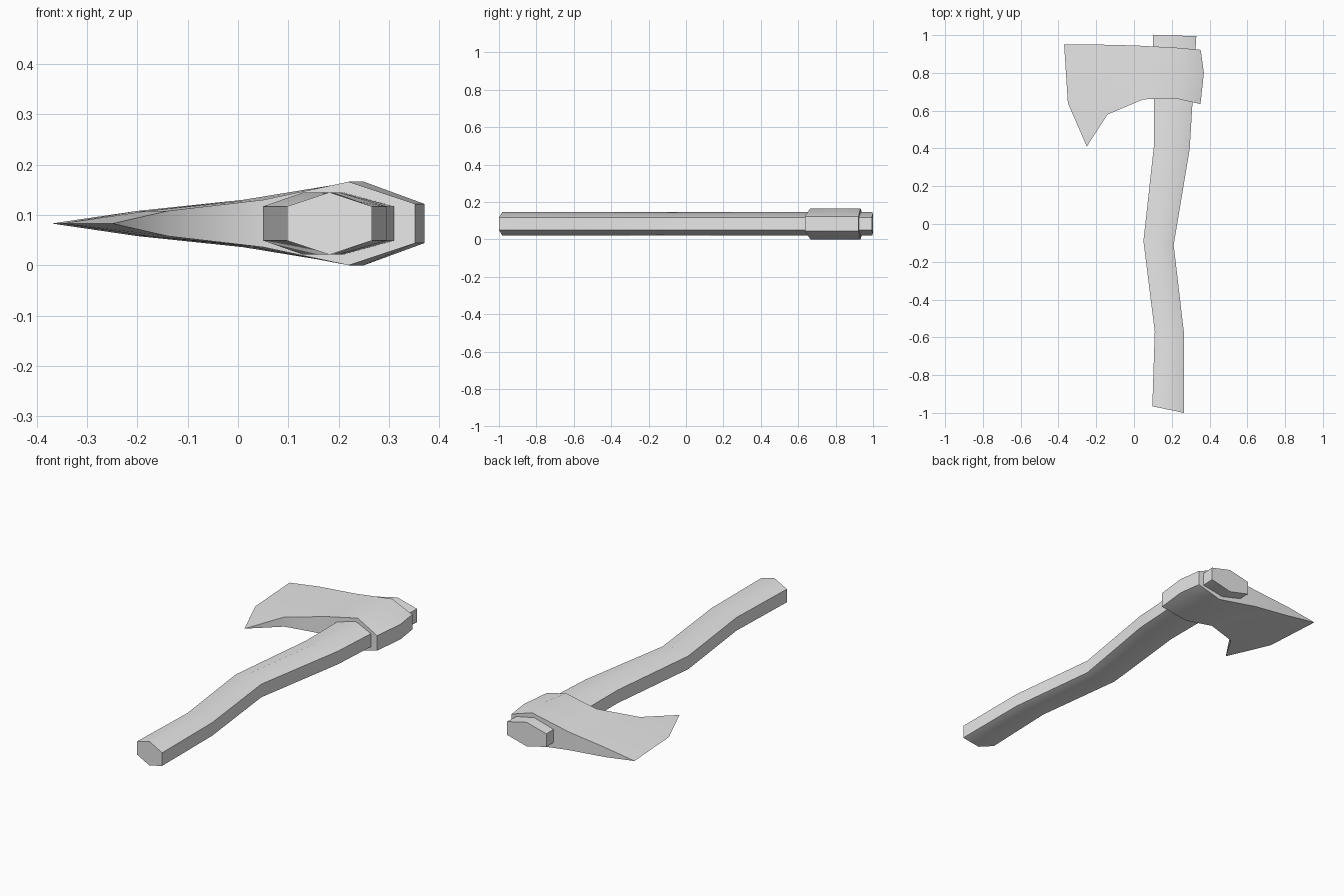
import bpy
import math

cube = bpy.data.objects.get("Cube")
if cube:
    bpy.data.objects.remove(cube, do_unlink=True)

MID_Z = 0.083

grey = bpy.data.materials.new("plain_grey")
grey.use_nodes = True
grey.diffuse_color = (0.8, 0.8, 0.8, 1)
grey.node_tree.nodes["Principled BSDF"].inputs["Base Color"].default_value = (0.8, 0.8, 0.8, 1)


def loft(name, rings, sharp_angle):
    """Join equal closed rings of points with quads and cap both ends."""
    n = len(rings[0])
    verts = [p for ring in rings for p in ring]
    faces = [tuple(range(n)), tuple(range(len(verts) - n, len(verts)))]
    for r in range(len(rings) - 1):
        for i in range(n):
            a, b = r * n + i, r * n + (i + 1) % n
            faces.append((a, b, b + n, a + n))
    mesh = bpy.data.meshes.new(name)
    mesh.from_pydata(verts, [], faces)
    obj = bpy.data.objects.new(name, mesh)
    bpy.context.collection.objects.link(obj)
    mesh.materials.append(grey)
    bpy.ops.object.select_all(action='DESELECT')
    obj.select_set(True)
    bpy.context.view_layer.objects.active = obj
    # Merge the pinched cutting edge and make normals point outward
    bpy.ops.object.mode_set(mode='EDIT')
    bpy.ops.mesh.select_all(action='SELECT')
    bpy.ops.mesh.remove_doubles(threshold=0.0005)
    bpy.ops.mesh.normals_make_consistent(inside=False)
    bpy.ops.object.mode_set(mode='OBJECT')
    bpy.ops.object.shade_smooth_by_angle(angle=math.radians(sharp_angle))
    return obj


# Handle: a hexagon swept along a bent path (left x, left y, right x, right y)
SIDE, PEAK = 0.034, 0.062


def hexagon(lx, ly, rx, ry):
    mx, my = (lx + rx) / 2, (ly + ry) / 2
    return [(lx, ly, MID_Z - SIDE), (lx, ly, MID_Z + SIDE), (mx, my, MID_Z + PEAK),
            (rx, ry, MID_Z + SIDE), (rx, ry, MID_Z - SIDE), (mx, my, MID_Z - PEAK)]


stations = [(0.097, -0.965, 0.266, -1.0), (0.11, -0.57, 0.266, -0.59),
            (0.05, -0.09, 0.21, -0.11), (0.105, 0.41, 0.295, 0.40),
            (0.105, 0.66, 0.31, 0.65), (0.10, 1.0, 0.33, 0.995)]
loft("handle", [hexagon(*s) for s in stations], 45)

# Axe head: front, middle and back outline points with a half thickness,
# running from the cutting edge to the poll
columns = [
    ((-0.25, 0.41), (-0.35, 0.64), (-0.37, 0.95), 0.0),
    ((-0.14, 0.58), (-0.18, 0.70), (-0.20, 0.95), 0.025),
    ((0.05, 0.66), (0.03, 0.80), (0.01, 0.945), 0.047),
    ((0.22, 0.665), (0.25, 0.80), (0.23, 0.933), 0.083),
    ((0.352, 0.635), (0.37, 0.80), (0.353, 0.922), 0.039),
]


def head_ring(front, middle, back, half):
    outline = (front, middle, back)
    top = [(x, y, MID_Z + half) for x, y in outline]
    bottom = [(x, y, MID_Z - half) for x, y in reversed(outline)]
    return top + bottom


loft("axe_head", [head_ring(*c) for c in columns], 40)
